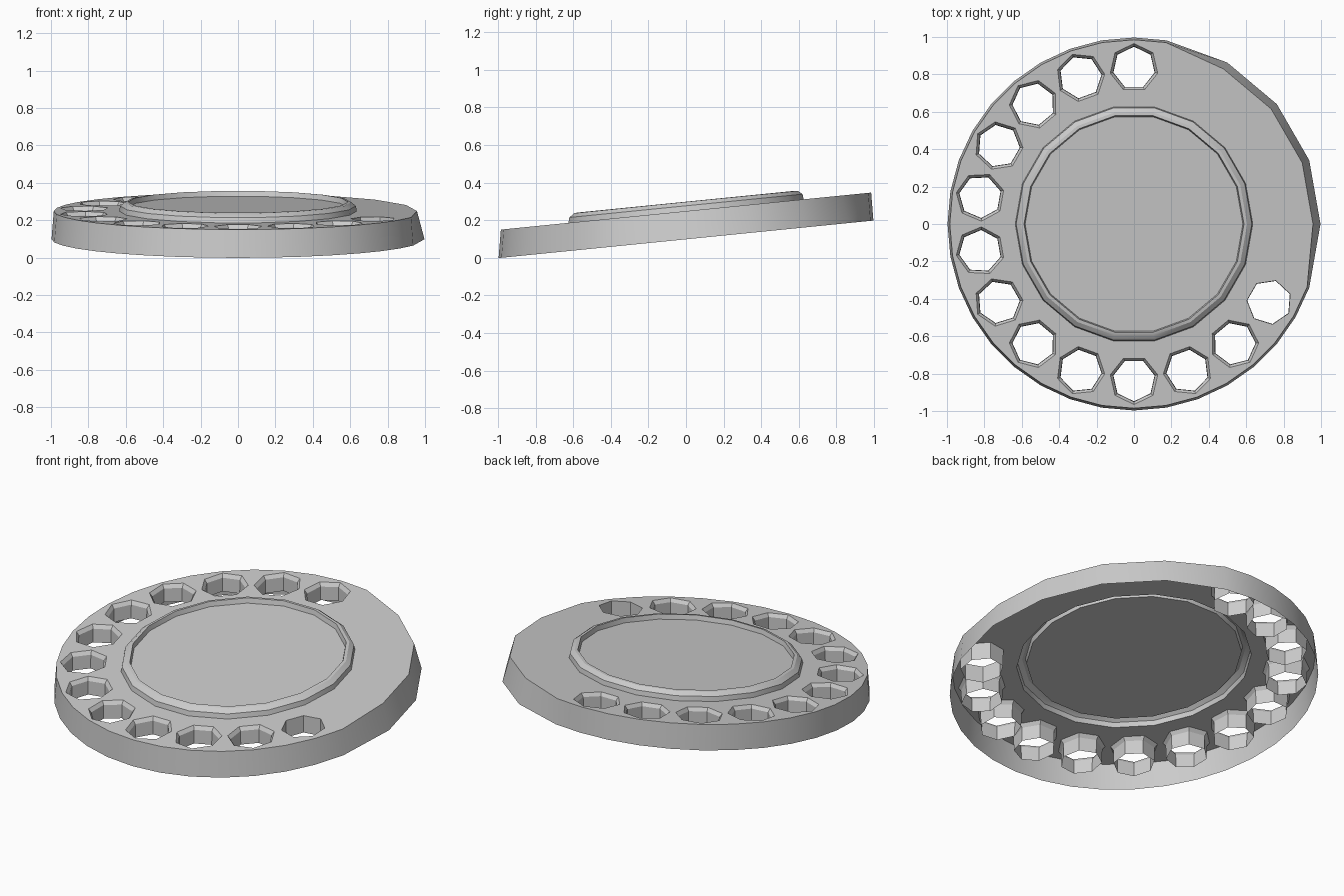
import bpy, bmesh, math

cube = bpy.data.objects.get("Cube")
if cube:
    bpy.data.objects.remove(cube, do_unlink=True)

TOP = 0.15        # height of the flat plate above the open base
SLOPE = 0.1       # the whole dial leans towards the front
bm = bmesh.new()


def loop(points, z):
    """Closed ring of edges at height z."""
    verts = [bm.verts.new((x, y, z)) for x, y in points]
    for a, b in zip(verts, verts[1:] + verts[:1]):
        bm.edges.new((a, b))
    return verts


def polar(radius, degrees):
    a = math.radians(degrees)
    return radius * math.cos(a), radius * math.sin(a)


def polygon(radius, sides, turn=0, centre=(0, 0)):
    pts = [polar(radius, turn + 360 * i / sides) for i in range(sides)]
    return [(x + centre[0], y + centre[1]) for x, y in pts]


def bridge(a, b):
    """Wall of quads between two loops of equal length."""
    n = len(a)
    for i in range(n):
        j = (i + 1) % n
        bm.faces.new((a[i], a[j], b[j], b[i]))


# Outer edge: coarse on the blank side, finer around the finger holes
angles = list(range(0, 80, 20)) + [80] + list(range(90, 350, 10))
rim_top = loop([polar(0.957 if a < 70 else 0.985, a) for a in angles], TOP)
ring_base = loop(polygon(0.635, 18), TOP)

# Finger hole mouths
holes = []
for a in range(90, 331, 20):
    last = a == 330
    centre = polar(0.835, a)
    mouth = loop(polygon(0.12 if last else 0.13, 7, a, centre), TOP)
    holes.append((a, centre, mouth, last))

# Flat plate between the outer edge, the raised ring and the holes
bmesh.ops.triangle_fill(bm, edges=bm.edges[:], use_beauty=True,
                        use_dissolve=False, normal=(0, 0, 1))

# Outer skirt, open underneath
rim_base = loop([polar(0.997, a) for a in angles], 0)
bridge(rim_base, rim_top)

# Finger hole tubes with a chamfered mouth
for a, centre, mouth, last in holes:
    if not last:
        neck = loop(polygon(0.115, 7, a, centre), TOP - 0.02)
        bridge(mouth, neck)
        mouth = neck
    bridge(mouth, loop(polygon(0.118 if last else 0.113, 7, a, centre), 0.05))

# Raised centre ring and recessed floor
previous = ring_base
for radius, z in ((0.63, 0.178), (0.605, 0.198), (0.588, 0.2), (0.582, 0.172)):
    current = loop(polygon(radius, 18), z)
    bridge(previous, current)
    previous = current
floor = bm.faces.new(previous)

bmesh.ops.recalc_face_normals(bm, faces=bm.faces[:])
floor.normal_update()
if floor.normal.z < 0:
    bmesh.ops.reverse_faces(bm, faces=bm.faces[:])

# Lean the dial
for v in bm.verts:
    v.co.z += SLOPE * (v.co.y + 0.982)

mesh = bpy.data.meshes.new("finger_dial")
bm.to_mesh(mesh)
bm.free()
dial = bpy.data.objects.new("finger_dial", mesh)
bpy.context.collection.objects.link(dial)

grey = bpy.data.materials.new("light_grey")
grey.use_nodes = True
colour = (0.6, 0.6, 0.6, 1)
grey.diffuse_color = colour
grey.node_tree.nodes["Principled BSDF"].inputs["Base Color"].default_value = colour
mesh.materials.append(grey)

bpy.ops.object.select_all(action="DESELECT")
dial.select_set(True)
bpy.context.view_layer.objects.active = dial
bpy.ops.object.shade_smooth_by_angle(angle=math.radians(30))
